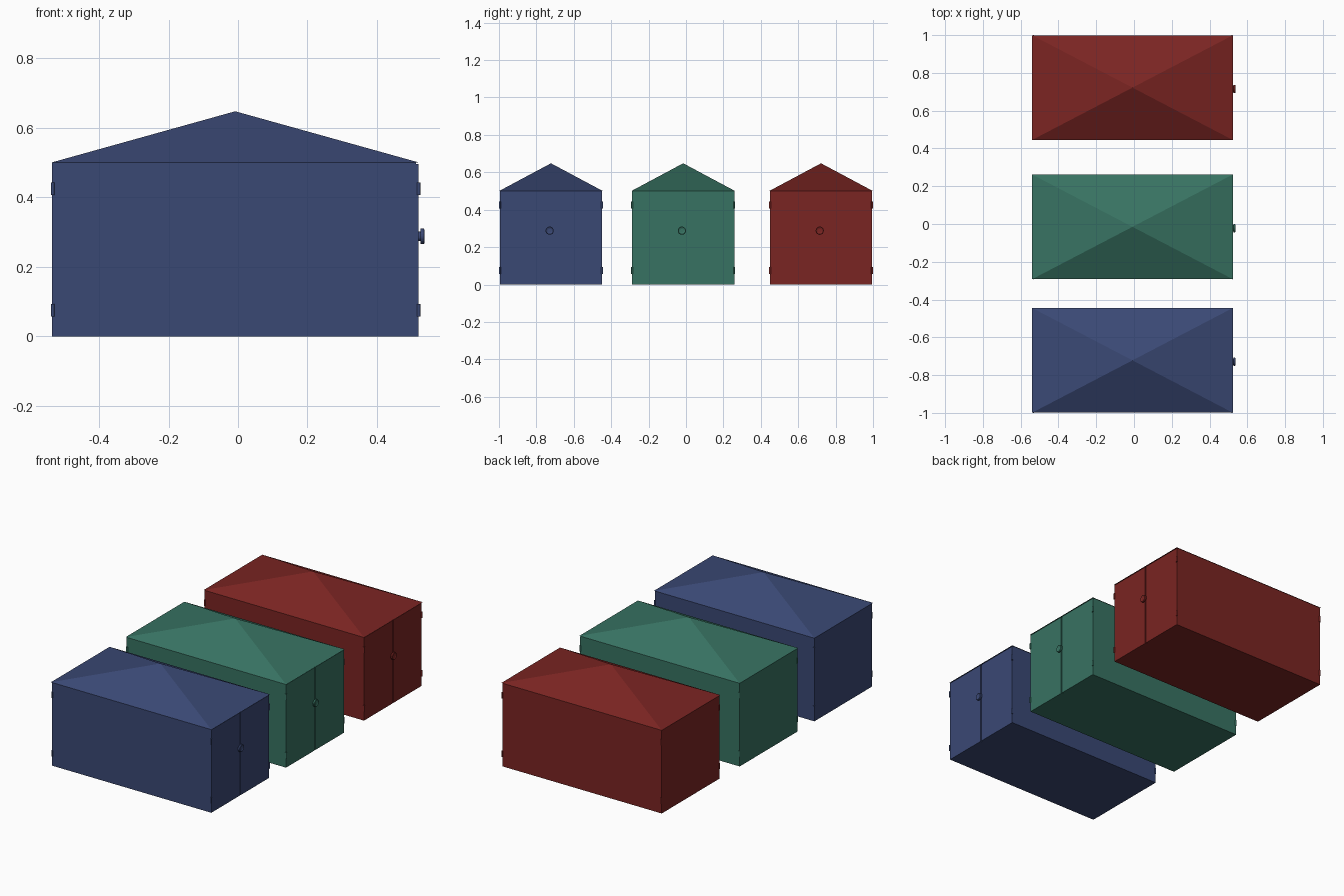
import bpy, bmesh, math
from mathutils import Matrix

if "Cube" in bpy.data.objects:
    bpy.data.objects.remove(bpy.data.objects["Cube"])

X0, X1 = -0.536, 0.520      # back and door ends
HALF, WALL, APEX = 0.273, 0.50, 0.648
CX = (X0 + X1) / 2


def material(name, rgb):
    m = bpy.data.materials.new(name)
    m.diffuse_color = (*rgb, 1)
    m.use_nodes = True
    m.node_tree.nodes["Principled BSDF"].inputs["Base Color"].default_value = m.diffuse_color
    return m


def finish(name, bm, mat):
    bmesh.ops.recalc_face_normals(bm, faces=bm.faces)
    me = bpy.data.meshes.new(name)
    bm.to_mesh(me)
    bm.free()
    ob = bpy.data.objects.new(name, me)
    me.materials.append(mat)
    bpy.context.collection.objects.link(ob)
    return ob


def box(name, x, y, z, mat):
    bm = bmesh.new()
    size = [b - a for a, b in (x, y, z)]
    mid = [(a + b) / 2 for a, b in (x, y, z)]
    bmesh.ops.create_cube(bm, size=1, matrix=Matrix.Translation(mid) @ Matrix.Diagonal((*size, 1)))
    return finish(name, bm, mat)


def roof(name, y, mat):
    # low pyramid on a slightly overhanging square eave
    bm = bmesh.new()
    hx, hy = (X1 - X0) / 2 + 0.003, HALF + 0.004
    base = [bm.verts.new((CX + sx * hx, y + sy * hy, WALL))
            for sx, sy in ((-1, -1), (1, -1), (1, 1), (-1, 1))]
    top = bm.verts.new((CX, y, APEX))
    bm.faces.new(base)
    for i in range(4):
        bm.faces.new((base[i], base[(i + 1) % 4], top))
    return finish(name, bm, mat)


def hinge(name, x, y, z, mat):
    bm = bmesh.new()
    bmesh.ops.create_cone(bm, cap_ends=True, segments=12, radius1=0.005, radius2=0.005,
                          depth=0.036, matrix=Matrix.Translation((x, y, z)))
    return finish(name, bm, mat)


def knob(name, y, z, mat):
    # turned profile: stem, rim and dished centre, spun about x
    profile = [(0.518, 0.0), (0.518, 0.014), (0.525, 0.014), (0.526, 0.022),
               (0.535, 0.022), (0.537, 0.019), (0.534, 0.010), (0.534, 0.0)]
    bm = bmesh.new()
    vs = [bm.verts.new((x, y + r, z)) for x, r in profile]
    edges = [bm.edges.new(p) for p in zip(vs, vs[1:])]
    bmesh.ops.spin(bm, geom=vs + edges, cent=(0, y, z), axis=(1, 0, 0),
                   angle=math.tau, steps=20)
    bmesh.ops.remove_doubles(bm, verts=bm.verts, dist=1e-5)
    return finish(name, bm, mat)


def shed(colour, y, rgb):
    mat = material(colour + "_paint", rgb)
    box(colour + "_body", (X0, X1 - 0.008), (y - HALF, y + HALF), (0, WALL), mat)
    roof(colour + "_roof", y, mat)
    # pair of doors with a narrow gap between
    for side, s in (("left", -1), ("right", 1)):
        ys = sorted((y + s * 0.004, y + s * HALF))
        box(f"{colour}_{side}_door", (X1 - 0.008, X1), ys, (0, WALL - 0.004), mat)
        for end, x in (("door", X1), ("back", X0 + 0.003)):
            for level, z in (("lower", 0.075), ("upper", 0.425)):
                hinge(f"{colour}_{end}_{side}_{level}_hinge", x, y + s * HALF, z, mat)
    knob(colour + "_knob", y - 0.007, 0.288, mat)


shed("blue", -0.722, (0.042, 0.065, 0.175))
shed("green", -0.015, (0.039, 0.170, 0.122))
shed("red", 0.722, (0.195, 0.018, 0.016))
